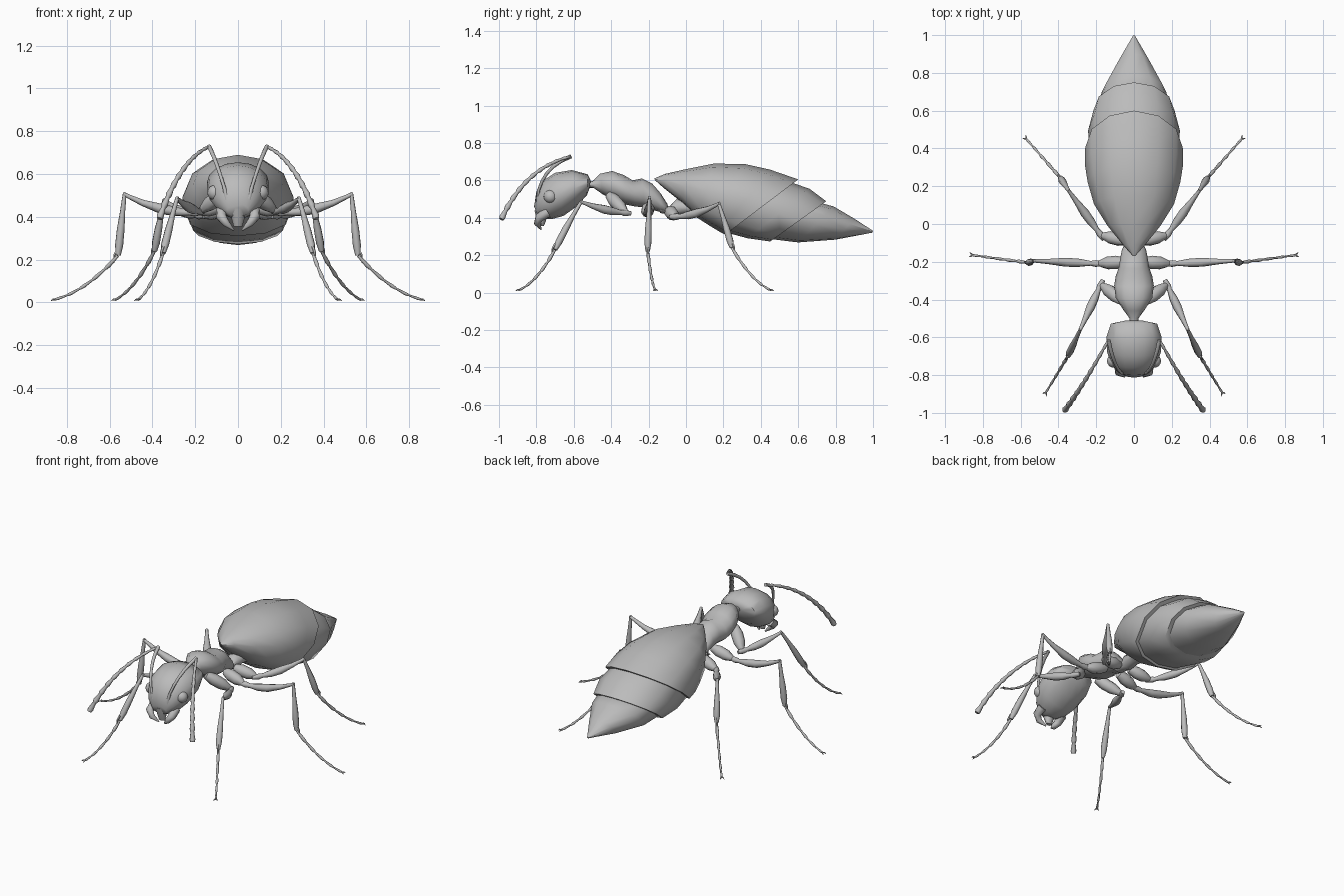
import bpy, bmesh, math
from mathutils import Vector as V

cube = bpy.data.objects.get("Cube")
if cube:
    bpy.data.objects.remove(cube)

grey = bpy.data.materials.new("chitin_grey")
grey.use_nodes = True
COLOUR = (0.5, 0.5, 0.5, 1)
grey.diffuse_color = COLOUR
grey.node_tree.nodes["Principled BSDF"].inputs["Base Color"].default_value = COLOUR


def finish(name, bm, mirror=False):
    bmesh.ops.recalc_face_normals(bm, faces=bm.faces)
    me = bpy.data.meshes.new(name)
    bm.to_mesh(me)
    bm.free()
    me.materials.append(grey)
    ob = bpy.data.objects.new(name, me)
    bpy.context.collection.objects.link(ob)
    bpy.ops.object.select_all(action='DESELECT')
    ob.select_set(True)
    bpy.context.view_layer.objects.active = ob
    bpy.ops.object.shade_smooth_by_angle(angle=math.radians(55))
    if mirror:
        ob.modifiers.new("mirror", 'MIRROR').use_mirror_merge = False
    return ob


def skin(name, loops, mirror=False):
    """Join closed loops of points into a capped surface."""
    bm = bmesh.new()
    rings = [[bm.verts.new(p) for p in loop] for loop in loops]
    n = len(rings[0])
    for a, b in zip(rings, rings[1:]):
        for i in range(n):
            j = (i + 1) % n
            bm.faces.new((a[i], a[j], b[j], b[i]))
    bm.faces.new(rings[0])
    bm.faces.new(rings[-1])
    return finish(name, bm, mirror)


def body(name, sections, n=12, belly=1.0):
    """Each section: top y, top z, bottom y, bottom z, half width."""
    loops = []
    for ty, tz, by, bz, w in sections:
        top, low = V((0, ty, tz)), V((0, by, bz))
        loop = []
        for i in range(n):
            a = math.tau * i / n
            c = math.cos(a)
            c = c if c >= 0 else -abs(c) ** belly
            loop.append((top + low) / 2 + (top - low) / 2 * c + V((w * math.sin(a), 0, 0)))
        loops.append(loop)
    return skin(name, loops)


def tube(name, path, n=8):
    """Round limb along (point, radius) pairs, mirrored to both sides."""
    pts = [V(p) for p, r in path]
    side, loops = V((0.31, 0.55, 0.77)), []
    for i, (p, r) in enumerate(path):
        t = (pts[min(i + 1, len(pts) - 1)] - pts[max(i - 1, 0)]).normalized()
        side = (side - t * side.dot(t)).normalized()
        other = t.cross(side)
        loops.append([pts[i] + r * (side * math.cos(math.tau * k / n)
                                    + other * math.sin(math.tau * k / n)) for k in range(n)])
    return skin(name, loops, True)


def arc(a, b, bulge, t):
    return V(a).lerp(V(b), t) + V(bulge) * 4 * t * (1 - t)


def beaded(a, b, bulge, joints, r0, r1):
    """Segmented thin limb: each joint swells slightly at its far end."""
    path = []
    for k in range(joints):
        r = r0 + (r1 - r0) * k / (joints - 1)
        for f, s in ((0.03, 0.72), (0.75, 1.15), (0.97, 0.9)):
            path.append((arc(a, b, bulge, (k + f) / joints), r * s))
    return path


# Abdomen: three overlapping plates
body("abdomen_front_plate", [
    (-.17, .61, -.165, .60, .008), (-.11, .635, -.12, .56, .055), (0, .66, -.02, .48, .14),
    (.15, .69, .06, .40, .212), (.32, .686, .13, .355, .246),
    (.45, .657, .18, .325, .26), (.60, .605, .21, .31, .258)], belly=.65)
body("abdomen_middle_plate", [
    (.53, .60, .2, .325, .235), (.66, .555, .33, .29, .243),
    (.75, .488, .45, .273, .215)], belly=.65)
body("abdomen_rear_plate", [
    (.68, .49, .42, .29, .20), (.79, .46, .6, .268, .172),
    (.90, .395, .80, .283, .088), (1, .33, .995, .32, .005)], belly=.8)

# Waist and thorax
body("waist", [
    (-.14, .49, -.14, .425, .045), (-.09, .46, -.09, .42, .03), (-.05, .50, -.05, .41, .045),
    (0, .49, 0, .42, .04), (.06, .50, .06, .42, .07)])
body("thorax", [
    (-.54, .60, -.54, .56, .025), (-.50, .595, -.495, .56, .025), (-.46, .635, -.445, .525, .058),
    (-.395, .65, -.385, .495, .097), (-.33, .627, -.32, .47, .105), (-.285, .60, -.27, .46, .097),
    (-.235, .61, -.22, .455, .08), (-.18, .582, -.175, .44, .072),
    (-.135, .53, -.135, .43, .064), (-.10, .475, -.10, .425, .045)])

# Head
body("head", [
    (-.51, .60, -.515, .56, .05), (-.525, .632, -.53, .52, .122), (-.61, .655, -.585, .46, .146),
    (-.70, .64, -.655, .41, .143), (-.76, .60, -.72, .392, .122),
    (-.80, .54, -.76, .392, .09), (-.812, .46, -.79, .40, .05)], n=16)
body("mouth", [(-.81, .44, -.74, .42, .035), (-.80, .40, -.75, .38, .03),
               (-.785, .355, -.76, .355, .02)], n=8)
bm = bmesh.new()
bmesh.ops.create_uvsphere(bm, u_segments=16, v_segments=10, radius=.036)
bmesh.ops.translate(bm, verts=bm.verts, vec=(.107, -.725, .513))
finish("eyes", bm, True)
tube("mandibles", [((.075, -.74, .43), .028), ((.078, -.785, .40), .024),
                   ((.055, -.795, .37), .018), ((.02, -.775, .338), .004)])

# Antennae: long base, then a beaded whip with a club tip
elbow, tip = (.135, -.615, .728), (.368, -.988, .39)
tube("antenna_bases", [((.05, -.79, .48), .012)] + [
    (arc((.05, -.80, .49), elbow, (.005, -.035, .03), t / 6), .007 + .004 * t / 6)
    for t in range(1, 7)])
tube("antenna_whips", beaded(elbow, tip, (.01, -.03, .055), 10, .008, .015))


# Legs: hip, thigh, shin, foot, spur and claws
def leg(name, hip, joint, knee, ankle, foot, sag):
    tube(name + "_hips", [(arc(hip, joint, (0, 0, 0), t), r) for t, r in
                          ((0, .024), (.3, .036), (.65, .034), (.9, .02), (1, .012))])
    tube(name + "_thighs", [(arc(joint, knee, (0, 0, -sag), t), r) for t, r in
                            ((-.1, .012), (.04, .018), (.12, .013), (.3, .022), (.5, .024),
                             (.75, .015), (.95, .010), (1.02, .009))])
    tube(name + "_shins", [(arc(knee, ankle, (0, 0, .008), t), r) for t, r in
                           ((-.03, .008), (.08, .010), (.3, .012), (.6, .018),
                            (.85, .019), (1, .012))])
    tube(name + "_feet", beaded(ankle, foot, (0, 0, -.032), 5, .009, .006))
    a, f = V(ankle), V(foot)
    out = (f - a) * V((1, 1, 0))
    out.normalize()
    tube(name + "_spurs", [(a + V((0, 0, .03)), .008), (a + out * .018, .006),
                           (a + out * .018 - V((0, 0, .035)), .001)], 5)
    across = V((-out.y, out.x, 0))
    for label, s in (("inner", -1), ("outer", 1)):
        tube(name + "_" + label + "_claws", [
            (f, .005), (f + out * .01 + across * s * .008, .004),
            (f + out * .018 + across * s * .012 - V((0, 0, .006)), .001)], 5)


leg("front_leg", (.06, -.41, .52), (.175, -.32, .425), (.285, -.56, .485),
    (.35, -.70, .23), (.465, -.89, .014), .01)
leg("middle_leg", (.05, -.20, .46), (.19, -.21, .42), (.53, -.195, .505),
    (.56, -.205, .22), (.855, -.165, .014), .025)
leg("hind_leg", (.04, -.09, .44), (.175, -.06, .405), (.345, .175, .475),
    (.39, .245, .24), (.57, .45, .014), .015)
